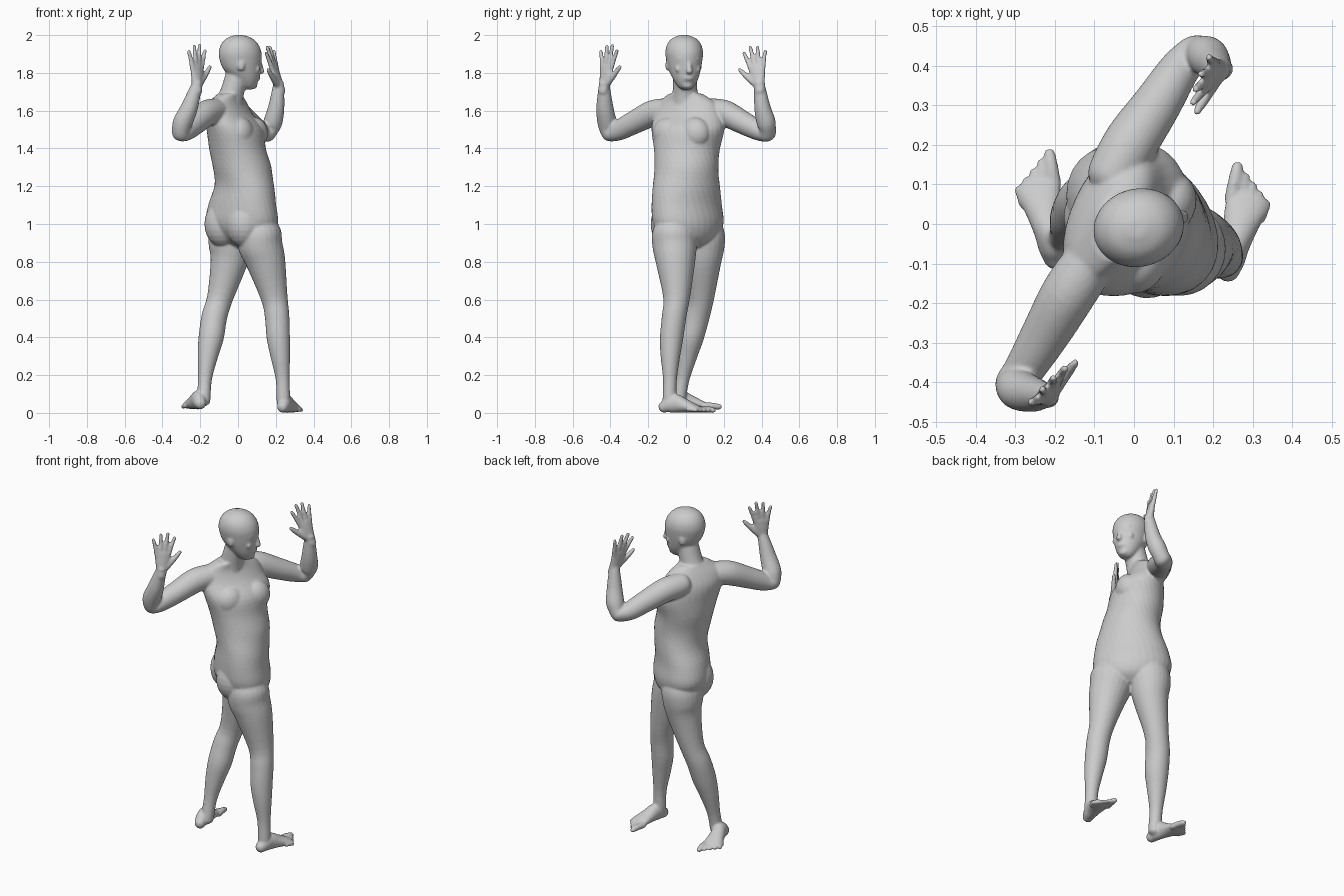
import bpy, bmesh, math
from mathutils import Vector, Matrix

V = Vector


def catmull(p0, p1, p2, p3, t):
    return 0.5 * (2 * p1 + (p2 - p0) * t + (2 * p0 - 5 * p1 + 4 * p2 - p3) * t * t
                  + (3 * p1 - p0 - 3 * p2 + p3) * t ** 3)


def loft(bm, secs, n=24, sub=4):
    """Closed skin through elliptical sections (centre, half-axis u, half-axis v)."""
    full = []
    for i in range(len(secs) - 1):
        q = [secs[max(0, min(len(secs) - 1, i + k))] for k in (-1, 0, 1, 2)]
        for s in range(sub):
            full.append([catmull(*(q[k][j] for k in range(4)), s / sub) for j in range(3)])
    full.append(secs[-1])
    rings = []
    for c, u, v in full:
        rings.append([bm.verts.new(c + u * math.cos(2 * math.pi * k / n)
                                   + v * math.sin(2 * math.pi * k / n)) for k in range(n)])
    faces = [bm.faces.new(rings[0]), bm.faces.new(rings[-1])]
    for a, b in zip(rings, rings[1:]):
        for k in range(n):
            faces.append(bm.faces.new((a[k], a[(k + 1) % n], b[(k + 1) % n], b[k])))
    bmesh.ops.recalc_face_normals(bm, faces=faces)


def tube(bm, pts, ref=V((1, 0, 0)), n=20, sub=4):
    """Round-ended limb through (point, radius along ref, other radius)."""
    secs = []
    for i, (p, ru, rv) in enumerate(pts):
        t = (pts[min(i + 1, len(pts) - 1)][0] - pts[max(i - 1, 0)][0]).normalized()
        u = (ref - t * ref.dot(t)).normalized()
        v = t.cross(u)
        sec = (p, u * ru, v * rv)
        cap = [(p + t * s * min(ru, rv) * k, u * ru * m, v * rv * m)
               for s in (-1, 1) for k, m in ((0.6, 0.8), (0.95, 0.3))]
        if i == 0:
            secs += [cap[1], cap[0], sec]
        elif i == len(pts) - 1:
            secs += [sec, cap[2], cap[3]]
        else:
            secs.append(sec)
    loft(bm, secs, n, sub)


def ball(bm, loc, size, yaw):
    m = Matrix.Translation(loc) @ Matrix.Rotation(yaw, 4, 'Z') @ Matrix.Diagonal((*size, 1))
    bmesh.ops.create_uvsphere(bm, u_segments=20, v_segments=12, radius=1, matrix=m)


def finish(bm, name, voxel, smooth):
    """Fuse the overlapping pieces into one smooth skin."""
    me = bpy.data.meshes.new(name)
    bm.to_mesh(me)
    bm.free()
    ob = bpy.data.objects.new(name, me)
    bpy.context.collection.objects.link(ob)
    r = ob.modifiers.new("fuse", 'REMESH')
    r.mode = 'VOXEL'
    r.voxel_size = voxel
    r.use_smooth_shade = True
    s = ob.modifiers.new("soften", 'SMOOTH')
    s.factor = 0.5
    s.iterations = smooth


def axes(deg):
    a = math.radians(deg)
    return V((math.cos(a), math.sin(a), 0)), V((-math.sin(a), math.cos(a), 0))


# Torso: x, y, z, half width, half depth, facing angle (twists from hips to chest)
body = bmesh.new()
torso = [(.04, .02, .875, .05, .06, 47), (.036, .016, .92, .165, .12, 47),
         (.022, .012, 1.0, .217, .155, 47), (.022, .004, 1.1, .21, .152, 42),
         (.033, .002, 1.2, .187, .148, 30), (.022, .002, 1.3, .17, .155, 10),
         (-.003, .005, 1.4, .176, .15, -8), (-.015, .01, 1.5, .2, .143, -22),
         (-.05, .01, 1.58, .192, .108, -27), (-.055, .005, 1.645, .16, .078, -27),
         (-.042, -.003, 1.69, .09, .063, -15)]
secs = []
for x, y, z, a, b, deg in torso:
    f, l = axes(deg)
    secs.append((V((x, y, z)), l * a, f * b))
loft(body, secs, 32)

# Chest and seat fullness
fc, lc = axes(-27)
fp, lp = axes(47)
for s in (-1, 1):
    ball(body, V((-.015, .01, 1.48)) + fc * .072 + lc * .08 * s, (.07, .085, .085), math.radians(-27))
    ball(body, V((.022, .012, 1.0)) - fp * .062 + lp * .078 * s, (.103, .1, .125), math.radians(47))

# Neck
tube(body, [(V((-.05, 0, 1.62)), .075, .075), (V((-.03, -.005, 1.7)), .063, .066),
            (V((0, -.006, 1.8)), .06, .062)])

# Legs: x, y, z, radius
left_leg = [(-.025, .075, 1.04, .09), (-.036, .09, .95, .114), (-.042, .09, .88, .114),
            (-.05, .088, .79, .097), (-.095, .08, .61, .069), (-.125, .057, .51, .068),
            (-.142, .027, .4, .067), (-.16, .005, .3, .054), (-.175, -.018, .18, .037),
            (-.182, -.038, .07, .036)]
right_leg = [(.085, -.045, 1.04, .09), (.112, -.063, .95, .116), (.12, -.06, .88, .117),
             (.15, -.055, .79, .103), (.192, -.05, .61, .071), (.207, -.063, .51, .065),
             (.213, -.076, .4, .062), (.224, -.083, .3, .052), (.236, -.085, .18, .037),
             (.24, -.088, .07, .036)]
# Arms: shoulder, upper arm, elbow, forearm, wrist
left_arm = [(-.05, .13, 1.6, .066), (-.005, .21, 1.585, .069), (.06, .305, 1.535, .061),
            (.118, .395, 1.49, .051), (.157, .43, 1.485, .048), (.182, .426, 1.53, .05),
            (.203, .404, 1.62, .043), (.215, .388, 1.74, .028)]
right_arm = [(-.115, -.1, 1.6, .066), (-.168, -.18, 1.585, .069), (-.225, -.28, 1.535, .061),
             (-.278, -.368, 1.49, .051), (-.302, -.402, 1.485, .048), (-.296, -.416, 1.53, .051),
             (-.256, -.43, 1.62, .045), (-.217, -.433, 1.74, .028)]
for limb in (left_leg, right_leg):
    tube(body, [(V(p[:3]), p[3], p[3]) for p in limb], V((1, 0, 0)), 24)
for limb in (left_arm, right_arm):
    tube(body, [(V(p[:3]), p[3], p[3]) for p in limb], V((.8, -.5, .3)), 24)

# Head: height, forward offset, half depth, half width
f, l = axes(14)
yaw = math.radians(14)
base = V((.009, -.01, 0))
skull = [(1.712, .048, .02, .022), (1.73, .043, .044, .045), (1.77, .03, .074, .068),
         (1.82, .012, .1, .085), (1.87, .005, .113, .095), (1.91, .002, .114, .099),
         (1.95, 0, .1, .09), (1.982, -.002, .07, .064), (2.0, -.004, .024, .022)]
loft(body, [(base + f * o + V((0, 0, z)), l * w, f * d) for z, o, d, w in skull], 28)


def face(fwd, side, z):
    return base + f * fwd + l * side + V((0, 0, z))


# Nose, lips, chin, brows and ears
tube(body, [(face(.106, 0, 1.862), .012, .012), (face(.115, 0, 1.83), .013, .013),
            (face(.119, 0, 1.808), .018, .014)], l)
ball(body, face(.096, 0, 1.772), (.015, .028, .014), yaw)
ball(body, face(.076, 0, 1.735), (.02, .028, .02), yaw)
for s in (-1, 1):
    ball(body, face(.092, .034 * s, 1.874), (.016, .028, .01), yaw)
    ball(body, face(.084, .05 * s, 1.82), (.014, .02, .018), yaw)
    ball(body, face(-.015, .088 * s, 1.84), (.02, .01, .03), yaw + .3 * s)


# Hands: flat palm, four spread fingers and a thumb
def hand(bm, wrist, d, w):
    wrist, d, w = V(wrist), V(d).normalized(), V(w).normalized()
    w = (w - d * w.dot(d)).normalized()
    at = lambda up, side: wrist + d * up + w * side
    tube(bm, [(at(-.03, 0), .028, .028), (at(.02, 0), .034, .023),
              (at(.06, .002), .044, .02), (at(.1, 0), .043, .016)], w)
    for i, length in enumerate((.095, .114, .11, .084)):
        k = .032 - .0215 * i
        lift = .1 - .005 * abs(i - 1)
        tube(bm, [(at(lift - .01, k), .0135, .0135),
                  (at(lift + length * .5, k * 1.4), .0125, .0125),
                  (at(lift + length, k * 1.85), .01, .01)], w, 12)
    tube(bm, [(at(.015, .02), .022, .02), (at(.05, .052), .018, .016),
              (at(.082, .078), .0145, .0135), (at(.108, .097), .011, .01)], d, 12)


hand(body, (.215, .388, 1.735), (-.055, -.03, .21), (-.35, -.94, 0))
hand(body, (-.217, -.433, 1.735), (.0, .03, .21), (.7, .7, 0))


# Feet: heel to ball, then five toes
def foot(bm, heel, d, side, ground):
    d = V((*d, 0)).normalized()
    s = V((d.y, -d.x, 0)) * side
    at = lambda t, o, z: V((*heel, ground + z)) + d * t + s * o
    tube(bm, [(at(.022, 0, .032), .031, .032), (at(.05, 0, .045), .037, .045),
              (at(.085, 0, .051), .039, .05), (at(.135, -.003, .038), .045, .037),
              (at(.18, -.005, .027), .053, .026), (at(.21, -.005, .02), .052, .018)], s)
    for i in range(5):
        r = .018 if i == 0 else .013
        o = .036 - .0205 * i - (.003 if i else 0)
        tube(bm, [(at(.2 - .008 * i, o, .019), r, r), (at(.245 - .014 * i, o * 1.05, .019), r, r),
                  (at(.28 - .018 * i, o * 1.12, .014), r * .85, r * .8)], s, 12)


foot(body, (-.195, -.105), (-.058, .275), 1, .018)
foot(body, (.232, -.137), (.068, .27), -1, 0)
finish(body, "human_figure", .0062, 7)
